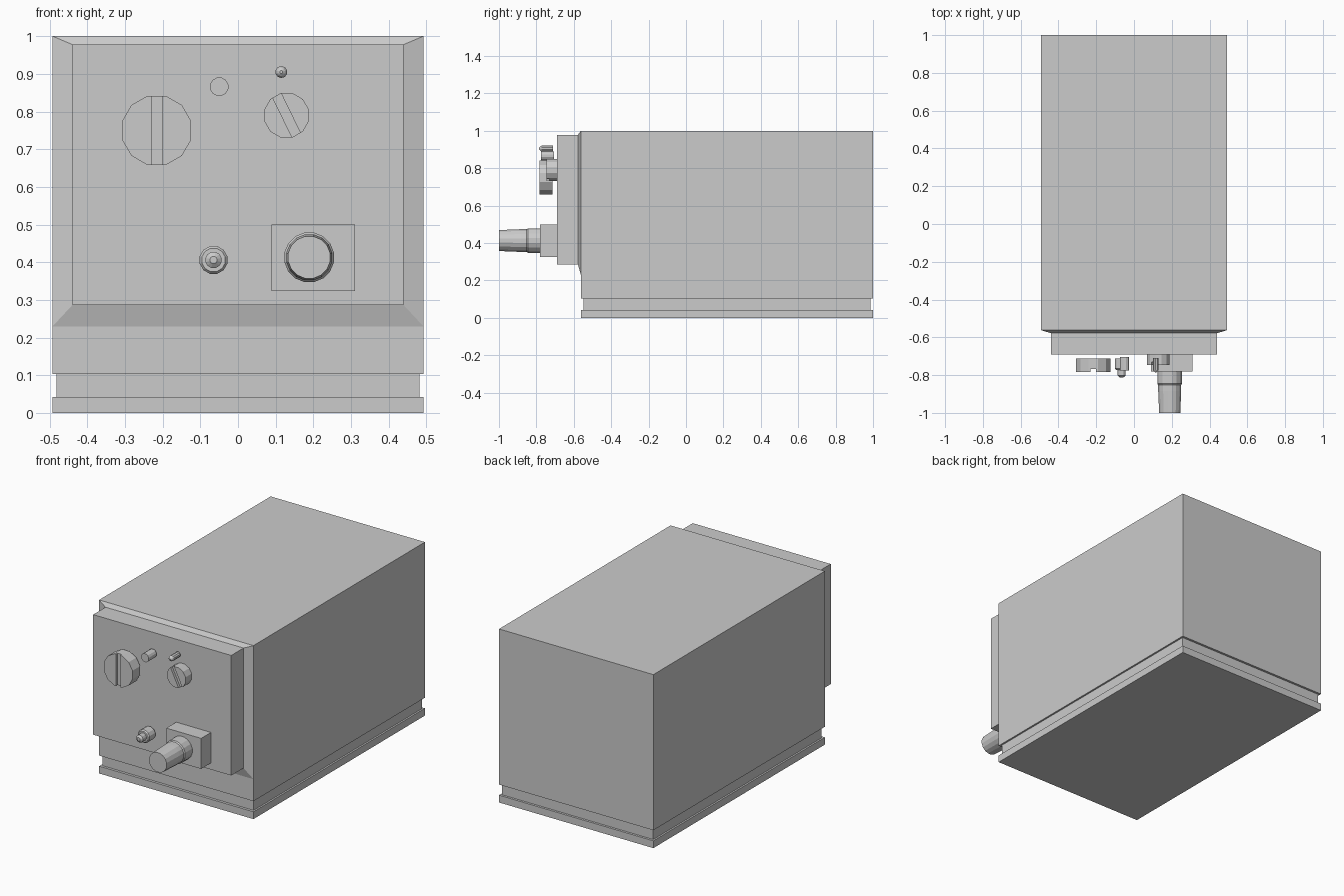
import bpy, bmesh
from math import sin, cos, pi, radians
from mathutils import Matrix, Vector

if "Cube" in bpy.data.objects:
    bpy.data.objects.remove(bpy.data.objects["Cube"])


def finish(name, bm):
    bmesh.ops.recalc_face_normals(bm, faces=bm.faces)
    mesh = bpy.data.meshes.new(name)
    bm.to_mesh(mesh)
    bm.free()
    ob = bpy.data.objects.new(name, mesh)
    bpy.context.collection.objects.link(ob)
    return ob


def loft(name, rings):
    """Skin a list of equal-length point rings and cap both ends."""
    bm = bmesh.new()
    loops = [[bm.verts.new(p) for p in ring] for ring in rings]
    for a, b in zip(loops, loops[1:]):
        n = len(a)
        for i in range(n):
            j = (i + 1) % n
            bm.faces.new((a[i], a[j], b[j], b[i]))
    bm.faces.new(loops[0])
    bm.faces.new(loops[-1])
    return finish(name, bm)


def rect_xy(x, y0, y1, z):
    return [(-x, y0, z), (x, y0, z), (x, y1, z), (-x, y1, z)]


def rect_xz(x0, x1, y, z0, z1):
    return [(x0, y, z0), (x1, y, z0), (x1, y, z1), (x0, y, z1)]


def turned(name, x, z, profile, sides=12):
    """Round part along y; profile is a list of (y, radius)."""
    def ring(y, r):
        angles = [2 * pi * (i + 0.5) / sides for i in range(sides)]
        return [(x + r * cos(a), y, z + r * sin(a)) for a in angles]
    return loft(name, [ring(y, r) for y, r in profile])


def slotted_knob(name, x, z, r, front, back, width, tilt):
    knob = turned(name, x, z, [(back, r), (front, r)])
    bm = bmesh.new()
    bmesh.ops.create_cube(bm, size=1)
    bmesh.ops.transform(bm, verts=bm.verts, matrix=(
        Matrix.Translation((x, front, z))
        @ Matrix.Rotation(radians(tilt), 4, 'Y')
        @ Matrix.Diagonal(Vector((width, 0.03, 3 * r, 1)))))
    cutter = finish(name + "_slot_cutter", bm)
    cutter.hide_render = True
    cutter.display_type = 'WIRE'
    cutter.hide_set(True)
    mod = knob.modifiers.new("slot", 'BOOLEAN')
    mod.operation = 'DIFFERENCE'
    mod.solver = 'EXACT'
    mod.object = cutter


# Cabinet with base plate and recessed groove
loft("cabinet", [
    rect_xy(0.492, -0.562, 1.0, 0.0),
    rect_xy(0.492, -0.562, 1.0, 0.042),
    rect_xy(0.482, -0.547, 0.987, 0.042),
    rect_xy(0.482, -0.547, 0.987, 0.103),
    rect_xy(0.492, -0.562, 1.0, 0.103),
    rect_xy(0.492, -0.562, 1.0, 1.0)])

# Raised front panel with sloped surround
loft("front_panel", [
    rect_xz(-0.492, 0.492, -0.562, 0.23, 1.0),
    rect_xz(-0.44, 0.44, -0.578, 0.286, 0.978),
    rect_xz(-0.44, 0.44, -0.69, 0.286, 0.978)])

# Slotted control knobs
slotted_knob("large_knob", -0.216, 0.75, 0.095, -0.783, -0.713, 0.028, 0)
slotted_knob("small_knob", 0.129, 0.79, 0.061, -0.746, -0.69, 0.025, -26)

# Push button and indicator lamp
turned("push_button", -0.05, 0.866, [(-0.705, 0.025), (-0.776, 0.025)])
turned("indicator_lamp", 0.115, 0.905,
       [(-0.71, 0.016), (-0.772, 0.016), (-0.78, 0.011), (-0.785, 0.004)], 10)

# Stepped jack
turned("jack", -0.065, 0.406,
       [(-0.712, 0.038), (-0.765, 0.038), (-0.772, 0.032), (-0.772, 0.022),
        (-0.803, 0.022), (-0.812, 0.010)])

# Lens mount and tapered lens barrel
loft("lens_mount", [rect_xz(0.089, 0.311, y, 0.324, 0.5) for y in (-0.69, -0.78)])
turned("lens_barrel", 0.189, 0.413,
       [(-0.78, 0.067), (-0.845, 0.067), (-0.852, 0.062),
        (-0.885, 0.062), (-1.0, 0.057)], 16)
